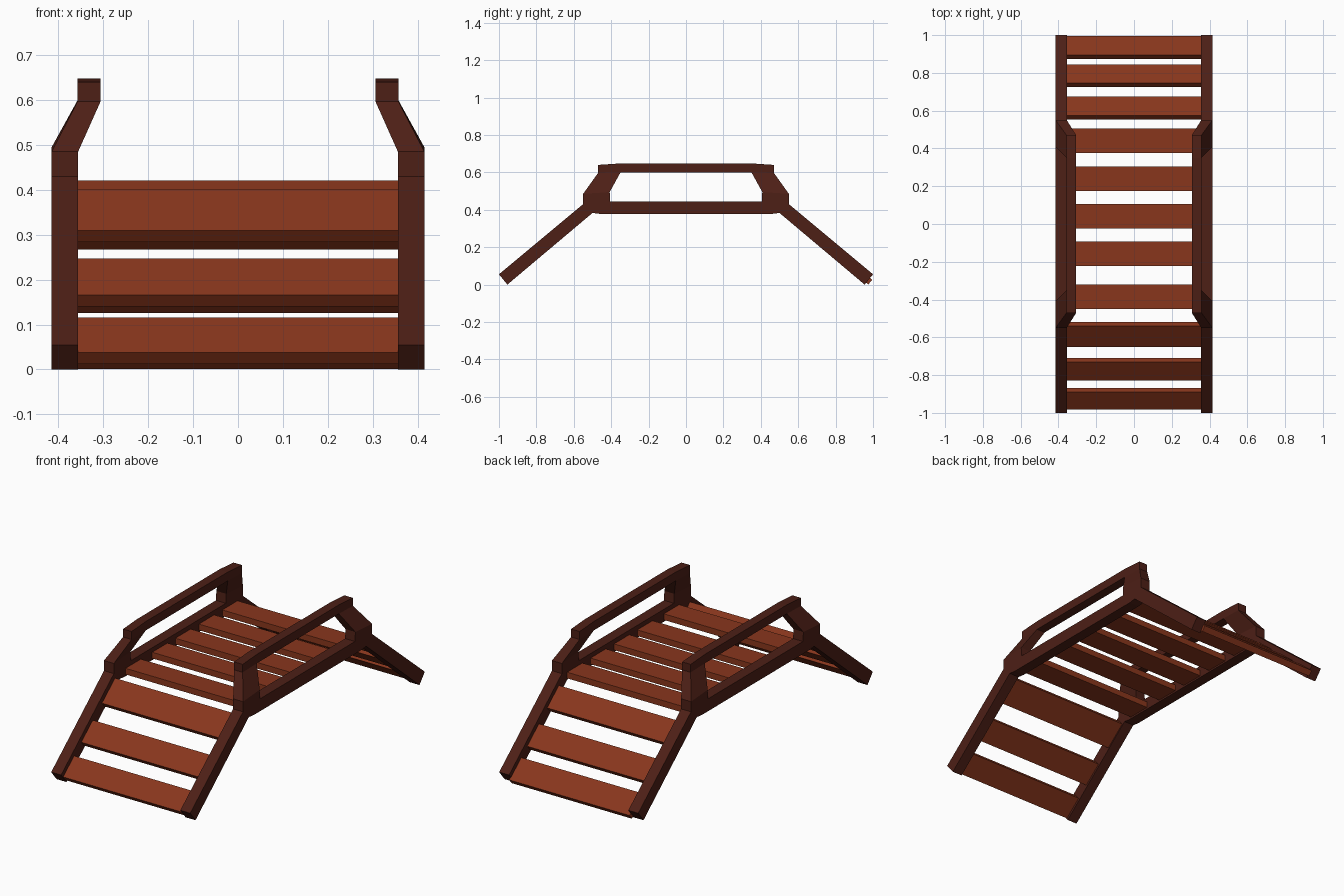
import bpy, bmesh, math

if "Cube" in bpy.data.objects:
    bpy.data.objects.remove(bpy.data.objects["Cube"])


def material(name, color):
    m = bpy.data.materials.new(name)
    m.diffuse_color = color
    m.use_nodes = True
    m.node_tree.nodes["Principled BSDF"].inputs["Base Color"].default_value = m.diffuse_color
    return m


DARK = material("dark_wood", (0.075, 0.014, 0.008, 1))
RED = material("red_wood", (0.25, 0.037, 0.012, 1))


def loft(name, bottom, top, mat):
    """Closed solid between two matching loops of 3D points."""
    bm = bmesh.new()
    a = [bm.verts.new(p) for p in bottom]
    b = [bm.verts.new(p) for p in top]
    n = len(a)
    bm.faces.new(a)
    bm.faces.new(b)
    for i in range(n):
        j = (i + 1) % n
        bm.faces.new((a[i], a[j], b[j], b[i]))
    bmesh.ops.recalc_face_normals(bm, faces=bm.faces)
    me = bpy.data.meshes.new(name)
    bm.to_mesh(me)
    bm.free()
    me.materials.append(mat)
    ob = bpy.data.objects.new(name, me)
    bpy.context.collection.objects.link(ob)
    return ob


def side_profile(name, half, x0, x1):
    """Mirror a half profile (y, z) front to back and extrude it along x."""
    pts = half + [(-y, z) for y, z in reversed(half)]
    return loft(name, [(x0, y, z) for y, z in pts], [(x1, y, z) for y, z in pts], DARK)


def rect(x0, x1, y0, z0, y1, z1):
    return [(x0, y0, z0), (x1, y0, z0), (x1, y1, z1), (x0, y1, z1)]


def slat(name, y, z, width, angle):
    bpy.ops.mesh.primitive_cube_add(size=1, location=(0, y, z), rotation=(angle, 0, 0))
    ob = bpy.context.object
    ob.name = name
    ob.scale = (0.718, width, 0.033)
    ob.data.materials.append(RED)


for side, s in (("left", -1), ("right", 1)):
    # Ramp beams, deck beam and post feet in one outline
    side_profile(side + "_beam", [
        (0.46, 0.378), (0.50, 0.383), (0.955, 0.0), (1.0, 0.055), (0.55, 0.43),
        (0.55, 0.485), (0.408, 0.495), (0.405, 0.445)], s * 0.356, s * 0.415)
    # Handrail
    side_profile(side + "_handrail", [
        (0.35, 0.60), (0.47, 0.597), (0.47, 0.64), (0.35, 0.648)], s * 0.306, s * 0.357)
    # Inward leaning posts
    for end, e in (("front", -1), ("back", 1)):
        loft(f"{side}_{end}_post",
             rect(s * 0.356, s * 0.415, e * 0.408, 0.495, e * 0.55, 0.485),
             rect(s * 0.306, s * 0.357, e * 0.35, 0.60, e * 0.47, 0.597), DARK)

# Deck slats
for i, y in enumerate((-0.385, -0.158, 0.04, 0.24, 0.44)):
    slat(f"deck_slat_{i + 1}", y, 0.404, 0.13, 0)

# Ramp slats
tilt = math.radians(39.8)
for i, (y, z, w) in enumerate(((-0.925, 0.064, 0.122), (-0.768, 0.194, 0.128), (-0.585, 0.343, 0.145))):
    slat(f"front_ramp_slat_{i + 1}", y, z, w, tilt)
for i, (y, z) in enumerate(((0.935, 0.055), (0.785, 0.180), (0.615, 0.322))):
    slat(f"back_ramp_slat_{i + 1}", y, z, 0.13, -tilt)
